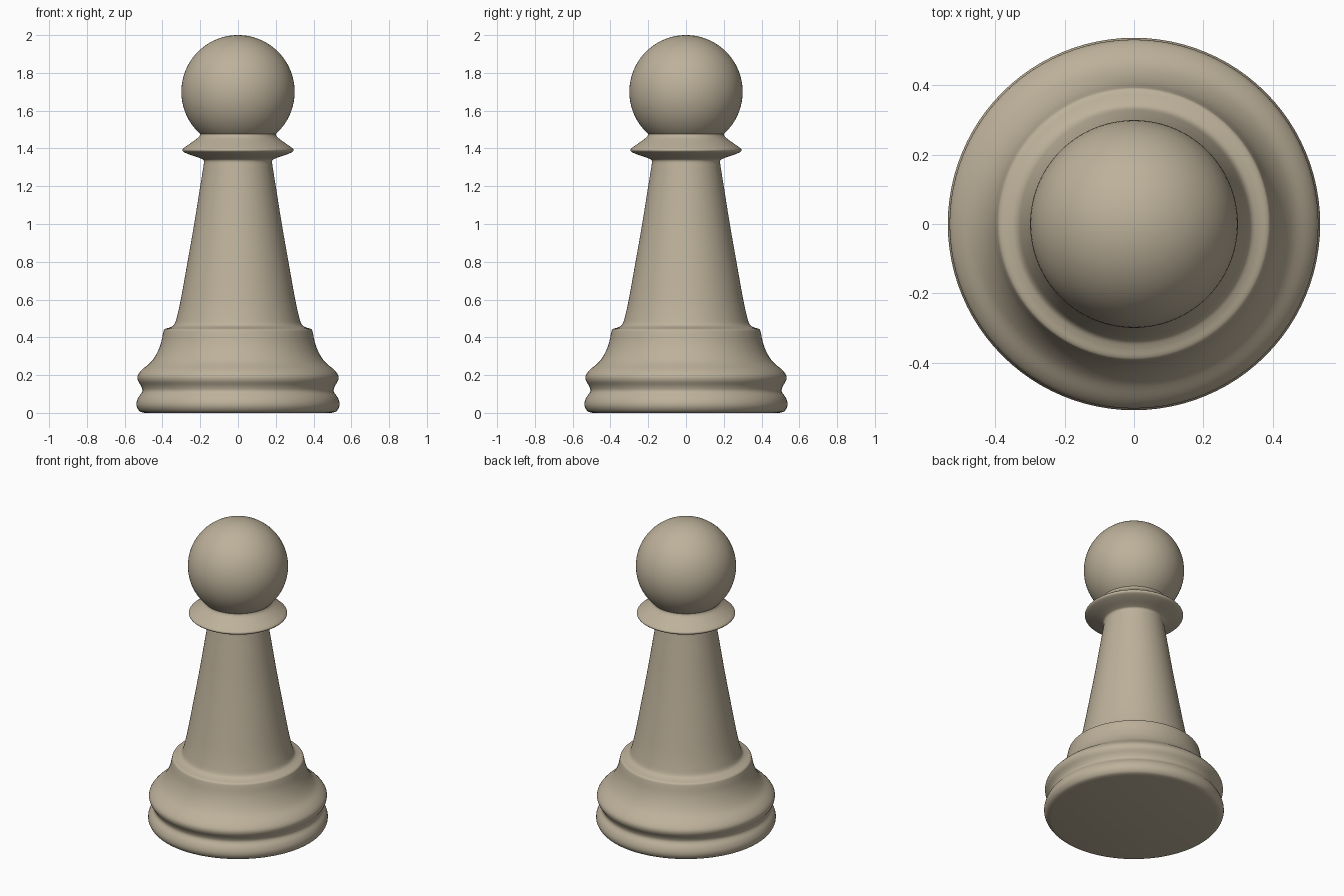
import bpy, bmesh, math
from mathutils import Vector

if "Cube" in bpy.data.objects:
    bpy.data.objects.remove(bpy.data.objects["Cube"])

SEGS = 96
mat = bpy.data.materials.new("warm beige")
mat.diffuse_color = (0.51, 0.44, 0.325, 1)
mat.use_nodes = True
mat.node_tree.nodes["Principled BSDF"].inputs["Base Color"].default_value = mat.diffuse_color


def smooth_curve(pts, steps=4):
    """Catmull-Rom curve through (radius, height) points."""
    p = [Vector(q) for q in [pts[0]] + pts + [pts[-1]]]
    out = []
    for a, b, c, d in zip(p, p[1:], p[2:], p[3:]):
        for i in range(steps):
            t = i / steps
            out.append(0.5 * (2 * b + (c - a) * t + (2 * a - 5 * b + 4 * c - d) * t ** 2
                              + (3 * b - a - 3 * c + d) * t ** 3))
    return out + [p[-1]]


def lathe(name, profile):
    """Spin a profile around z and cap both ends."""
    bm = bmesh.new()
    rings = []
    for r, z in smooth_curve(profile):
        rings.append([bm.verts.new((r * math.cos(2 * math.pi * i / SEGS),
                                    r * math.sin(2 * math.pi * i / SEGS), z))
                      for i in range(SEGS)])
    for lo, hi in zip(rings, rings[1:]):
        for i in range(SEGS):
            j = (i + 1) % SEGS
            bm.faces.new((lo[i], lo[j], hi[j], hi[i]))
    bm.faces.new(rings[0][::-1])
    bm.faces.new(rings[-1])
    me = bpy.data.meshes.new(name)
    bm.to_mesh(me)
    bm.free()
    ob = bpy.data.objects.new(name, me)
    bpy.context.collection.objects.link(ob)
    finish(ob)


def finish(ob):
    ob.data.materials.append(mat)
    bpy.ops.object.select_all(action='DESELECT')
    ob.select_set(True)
    bpy.context.view_layer.objects.active = ob
    bpy.ops.object.shade_smooth_by_angle(angle=math.radians(50))


# Turned body: foot, groove, bulge, shoulder, tapered stem and collar
lathe("body", [
    (0.495, 0.0), (0.52, 0.008), (0.535, 0.03), (0.537, 0.055), (0.527, 0.083),
    (0.507, 0.113), (0.512, 0.14), (0.53, 0.172), (0.53, 0.2), (0.507, 0.23),
    (0.462, 0.268), (0.43, 0.315), (0.408, 0.37), (0.396, 0.425), (0.388, 0.443),
    (0.36, 0.453), (0.337, 0.468), (0.323, 0.51), (0.303, 0.6), (0.267, 0.8),
    (0.232, 1.0), (0.2, 1.2), (0.184, 1.3), (0.181, 1.335), (0.2, 1.348),
    (0.25, 1.365), (0.285, 1.38), (0.294, 1.391), (0.286, 1.403), (0.255, 1.425),
    (0.22, 1.45), (0.204, 1.466), (0.2, 1.482),
])

# Ball head
bpy.ops.mesh.primitive_uv_sphere_add(segments=SEGS, ring_count=48, radius=0.3,
                                     location=(0, 0, 1.7))
head = bpy.context.object
head.name = head.data.name = "head"
finish(head)
